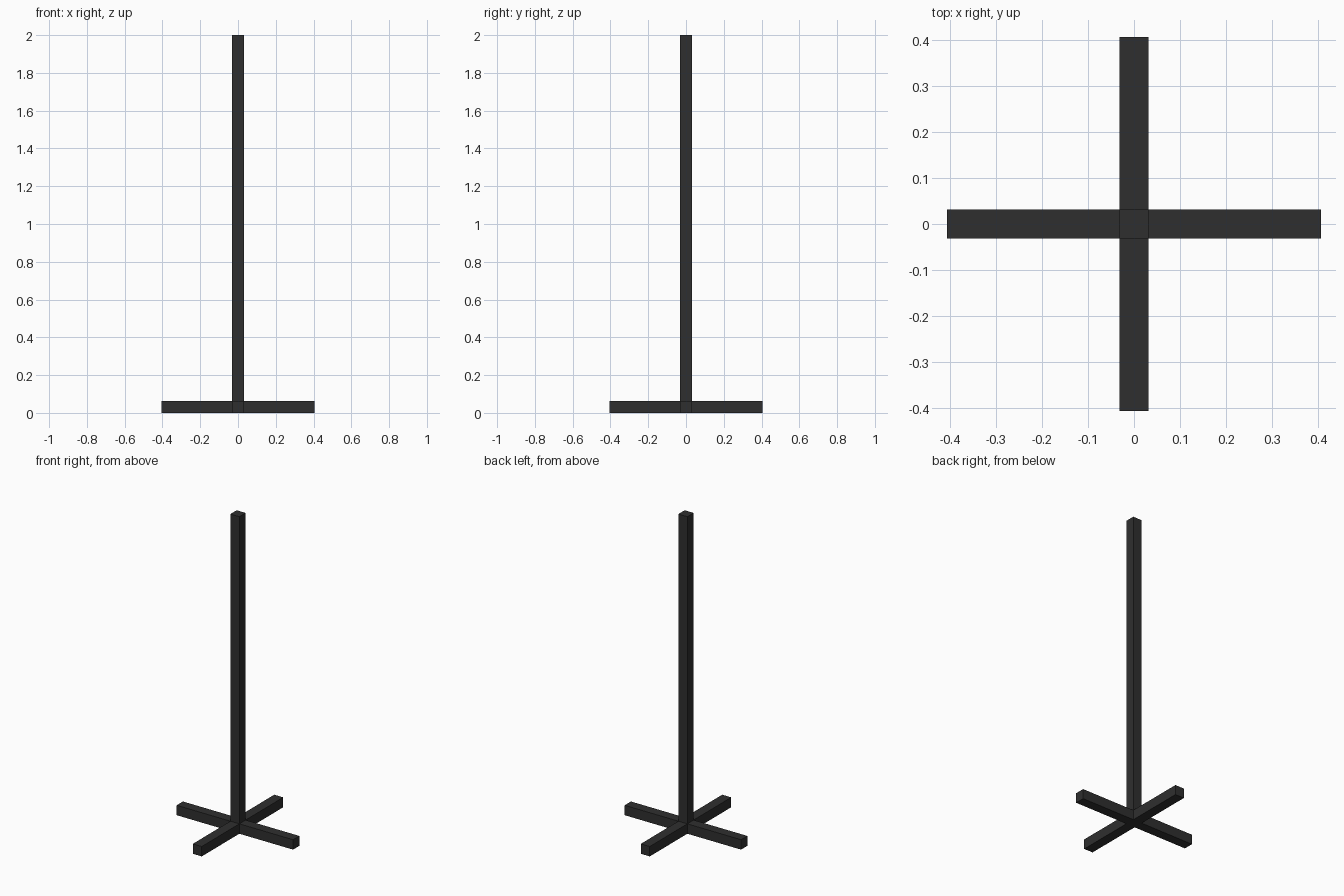
import bpy
import math
from mathutils import Matrix, Vector

if "Cube" in bpy.data.objects:
    bpy.data.objects.remove(bpy.data.objects["Cube"], do_unlink=True)

WIDTH = 0.0625    # square bar section
REACH = 0.406     # foot tip distance from the axis
HEIGHT = 2.0

# Charcoal finish for the whole stand
charcoal = bpy.data.materials.new("charcoal")
charcoal.use_nodes = True
colour = (0.028, 0.028, 0.028, 1)
charcoal.diffuse_color = colour
charcoal.node_tree.nodes["Principled BSDF"].inputs["Base Color"].default_value = colour


def box(name, centre, size, turn=0):
    """Box of the given size, turned about the stand's upright axis."""
    bpy.ops.mesh.primitive_cube_add(size=1)
    obj = bpy.context.object
    obj.name = name
    obj.data.transform(Matrix.Rotation(turn, 4, "Z")
                       @ Matrix.Translation(Vector(centre))
                       @ Matrix.Diagonal((*size, 1)))
    obj.data.materials.append(charcoal)
    return obj


# Upright post
box("post", (0, 0, HEIGHT / 2), (WIDTH, WIDTH, HEIGHT))

# Four feet butting against the post
length = REACH - WIDTH / 2
for i, side in enumerate(("left", "back", "right", "front")):
    box(side + "_foot", (WIDTH / 2 + length / 2, 0, WIDTH / 2),
        (length, WIDTH, WIDTH), i * math.pi / 2)
